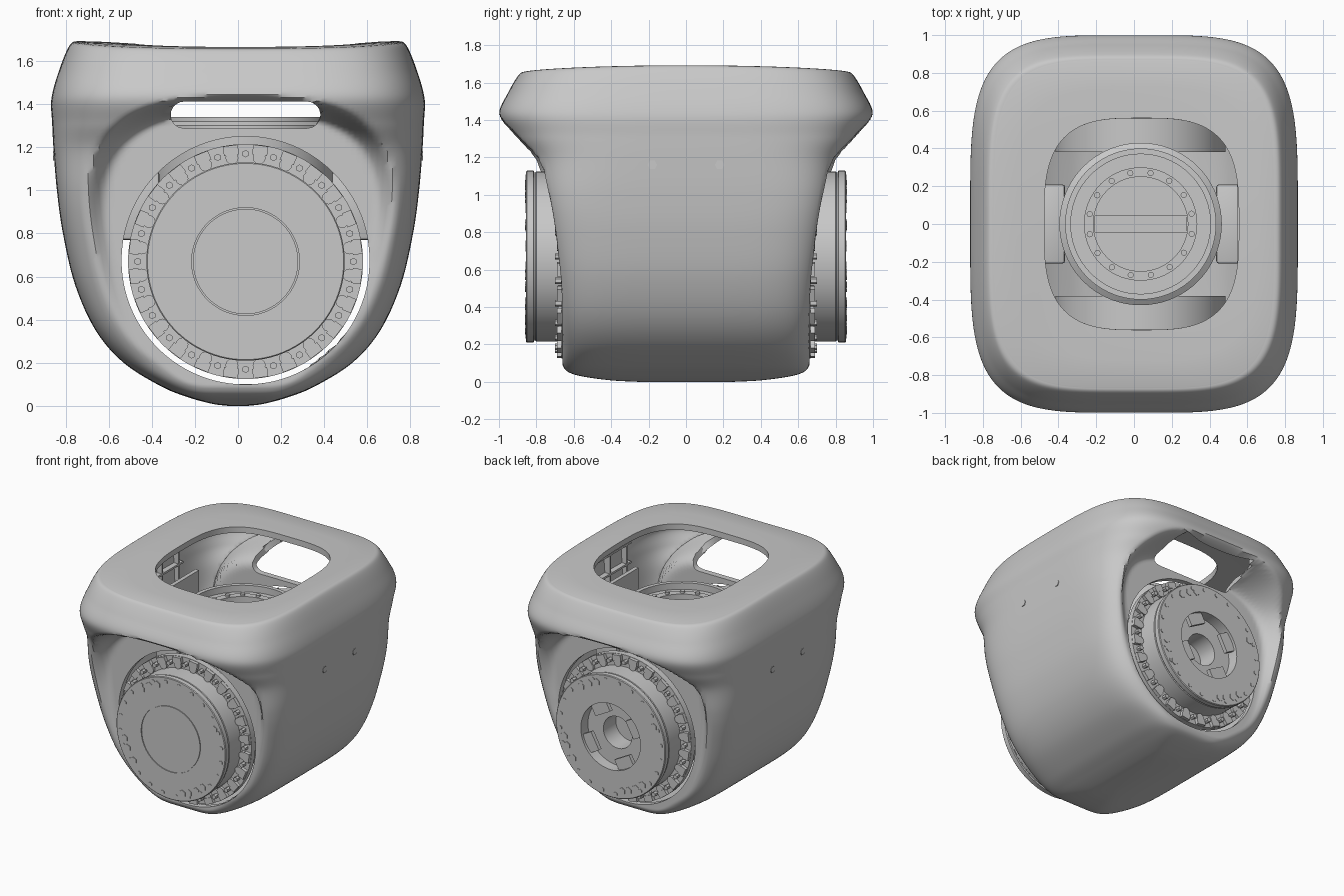
import bpy, bmesh, math
from mathutils import Matrix, Vector

cube = bpy.data.objects.get("Cube")
if cube:
    bpy.data.objects.remove(cube, do_unlink=True)

GREY = (0.58, 0.58, 0.58, 1)
mat = bpy.data.materials.new("plain grey")
mat.use_nodes = True
mat.diffuse_color = GREY
mat.node_tree.nodes["Principled BSDF"].inputs["Base Color"].default_value = GREY

CX, CZ = 0.035, 0.67          # axis of the front-to-back joint
FRONT = Matrix.Translation((CX, 0, CZ)) @ Matrix.Rotation(math.pi / 2, 4, 'X')
BACK = (Matrix.Translation((CX, 0, CZ)) @ Matrix.Rotation(math.pi, 4, 'Z')
        @ Matrix.Rotation(math.pi / 2, 4, 'X'))
UP = Matrix.Translation((CX, 0, 0))


def finish(name, bm, matrix=Matrix(), smooth=True):
    bm.transform(matrix)
    me = bpy.data.meshes.new(name)
    bm.to_mesh(me)
    bm.free()
    me.materials.append(mat)
    ob = bpy.data.objects.new(name, me)
    bpy.context.collection.objects.link(ob)
    for o in bpy.context.selected_objects:
        o.select_set(False)
    ob.select_set(True)
    bpy.context.view_layer.objects.active = ob
    if smooth:
        bpy.ops.object.shade_smooth_by_angle(angle=math.radians(35))
    return ob


def bridge(bm, rings):
    n = len(rings[0])
    for lo, hi in zip(rings, rings[1:]):
        for j in range(n):
            k = (j + 1) % n
            bm.faces.new((lo[j], lo[k], hi[k], hi[j]))


def lathe(name, profile, matrix, segs=72):
    """Turn (radius, height) points around local z."""
    bm = bmesh.new()
    rings = [[bm.verts.new((r * math.cos(a), r * math.sin(a), h))
              for a in (math.tau * j / segs for j in range(segs))]
             for r, h in profile]
    bridge(bm, rings)
    bmesh.ops.remove_doubles(bm, verts=bm.verts, dist=1e-5)
    bmesh.ops.recalc_face_normals(bm, faces=bm.faces)
    return finish(name, bm, matrix)


def prism(bm, u, v, r, h0, h1, segs=6):
    bmesh.ops.create_cone(bm, cap_ends=True, segments=segs, radius1=r, radius2=r,
                          depth=h1 - h0, matrix=Matrix.Translation((u, v, (h0 + h1) / 2)))


def box(bm, centre, size, turn=Matrix()):
    m = turn @ Matrix.Translation(centre) @ Matrix.Diagonal((*size, 1))
    bmesh.ops.create_cube(bm, size=1, matrix=m)


def circle(count, r, start=0):
    for i in range(count):
        a = start + math.tau * i / count
        yield a, r * math.cos(a), r * math.sin(a)


def smoothstep(t):
    t = min(max(t, 0), 1)
    return t * t * (3 - 2 * t)


# Housing: stacked rounded sections (height, half width, half depth)
SECTIONS = [(0, .04, .25), (.01, .12, .42), (.04, .23, .60), (.09, .355, .66),
            (.2, .53, .675), (.35, .66, .70), (.56, .755, .73), (.8, .812, .772),
            (1.0, .84, .81), (1.18, .855, .855), (1.31, .862, .945), (1.43, .865, 1.0),
            (1.55, .825, .95), (1.64, .778, .895), (1.655, .735, .865)]


def smooth_sections(points, steps=8):
    pts = [Vector(p) for p in points]
    for i in range(len(pts) - 1):
        a, b = pts[max(i - 1, 0)], pts[i]
        c, d = pts[i + 1], pts[min(i + 2, len(pts) - 1)]
        for s in range(steps):
            t = s / steps
            yield (b * 2 + (c - a) * t + (a * 2 - b * 5 + c * 4 - d) * t * t
                   + (b * 3 - a - c * 3 + d) * t ** 3) / 2
    yield pts[-1]


def section(bm, z, a, b, power, cx=0, segs=256):
    ring = []
    for j in range(segs):
        t = math.tau * (j + .5) / segs
        c, s = math.cos(t), math.sin(t)
        r = (abs(c) ** power + abs(s) ** power) ** (-1 / power)
        x, y = cx + a * r * c, b * r * s
        # dished ends around the joint
        e = (abs(x - .015) / (.86 * a)) ** 3 + (max(z - .75, 0) / .68) ** 3
        w = smoothstep((1.05 - e) / .37)
        if z < 1.5 and abs(y) > .66:
            y = math.copysign(abs(y) + (.66 - abs(y)) * w, y)
        # saddle-shaped top
        k = min(max((z - 1.45) / .2, 0), 1)
        dz = k * (.025 * (1 - (y / .9) ** 2) + .013 * (x / .75) ** 2)
        ring.append(bm.verts.new((x, y, z + dz)))
    return ring


def open_hole(bm, zc, half, radius):
    """Open a round-ended hole in both ends and fit its rim to the outline."""
    def offset(p):
        dx = p.x - CX
        core = max(-half, min(half, dx))
        return core, Vector((dx - core, p.z - zc))

    faces = [f for f in bm.faces
             if abs(f.calc_center_median().y) > .5
             and offset(f.calc_center_median())[1].length < radius]
    rim = {v for f in faces for v in f.verts}
    bmesh.ops.delete(bm, geom=faces, context='FACES')
    for v in rim:
        if v.is_valid:
            core, d = offset(v.co)
            d = d.normalized() * radius
            v.co.x, v.co.z = CX + core + d.x, zc + d.y


# squarer corners below, rounder towards the brow
bm = bmesh.new()
rings = [section(bm, max(z, 0), a, b, 6 - 1.8 * smoothstep((z - .9) / .5))
         for z, a, b in smooth_sections(SECTIONS)]
rings.append(section(bm, 1.655, .64, .72, 3.6, .02))
rings.append(section(bm, 1.65, .515, .56, 3.2, .04))
bridge(bm, rings)
bm.faces.new(rings[0][::-1])
open_hole(bm, .675, 0, .575)
open_hole(bm, 1.35, .285, .062)
housing = finish("housing", bm, smooth=False)
wall = housing.modifiers.new("wall", 'SOLIDIFY')
wall.thickness, wall.offset = .045, -1
bpy.ops.object.modifier_apply(modifier="wall")
bpy.ops.object.shade_smooth_by_angle(angle=math.radians(40))

# Inside ribs on both side walls
bm = bmesh.new()
for sx in (-1, 1):
    for i in range(-2, 3):
        box(bm, (sx * .8, i * .2, 1.25), (.05, .015, .5))
    for z in (1.1, 1.3, 1.45):
        box(bm, (sx * .8, 0, z), (.05, .9, .015))
finish("inner_ribs", bm, smooth=False)

# Side screws
bm = bmesh.new()
for y in (-.18, .18):
    for sx in (-1, 1):
        side = Matrix.Translation((sx * .845, y, 1.16)) @ Matrix.Rotation(math.pi / 2, 4, 'Y')
        bmesh.ops.create_cone(bm, cap_ends=True, segments=6, radius1=.026, radius2=.026,
                              depth=.025, matrix=side)
finish("side_screws", bm, smooth=False)

# Joint drums, front closed and back open
BODY = [(0, .38), (.45, .38), (.45, .62), (.545, .62), (.545, .665), (.455, .665),
        (.455, .80), (.45, .805), (.45, .812), (.46, .815), (.46, .85), (.455, .855)]
CLOSED = [(.25, .855), (.25, .848), (.244, .848), (.244, .855), (0, .855)]
OPEN = [(.25, .855), (.25, .77), (.12, .77), (.12, .62), (0, .62)]
BIG_BOLTS = (25, 107, 117, 128, 194, 204, 218, 284, 292, 302, 312)

for side, m, cap in (("front", FRONT, CLOSED), ("back", BACK, OPEN)):
    lathe(side + "_drum", BODY + cap, m, 96)

    bm = bmesh.new()
    for a, u, v in circle(24, .425, .1):
        prism(bm, u, v, .016, .85, .859)
    for deg in BIG_BOLTS:
        a = math.radians(deg)
        prism(bm, .4 * math.cos(a), .4 * math.sin(a), .028, .85, .86)
    for a, u, v in circle(24, .5):
        prism(bm, u, v, .017, .66, .70)
    finish(side + "_bolts", bm, m, False)

    # clamp lugs round the flange
    bm = bmesh.new()
    for a, u, v in circle(24, 1, math.pi / 24):
        turn = Matrix.Rotation(a, 4, 'Z')
        box(bm, (.52, 0, .675), (.045, .07, .03), turn)
        prism(bm, .485 * u, .485 * v, .03, .66, .685, 12)
    finish(side + "_flange_lugs", bm, m, False)

# Retaining tabs in the open back drum
bm = bmesh.new()
for a, u, v in circle(4, 1, .5):
    box(bm, (.21, 0, .82), (.09, .14, .03), Matrix.Rotation(a, 4, 'Z'))
finish("back_retaining_tabs", bm, BACK, False)

# Upright hub under the top opening
lathe("upright_hub", [(0, .45), (.41, .45), (.43, .5), (.43, 1.30), (.40, 1.32), (.40, 1.34),
                      (.37, 1.34), (.37, 1.29), (.30, 1.29), (.30, 1.31), (.25, 1.31),
                      (.25, 1.16), (0, 1.16)], UP)
bm = bmesh.new()
for a, u, v in circle(16, .275, .2):
    prism(bm, u, v, .016, 1.305, 1.325, 12)
finish("hub_bolts", bm, UP, False)

# Cross bar in the hub, ears beside it and upright plates on the ears
bm = bmesh.new()
box(bm, (CX, 0, 1.19), (.49, .09, .06))
finish("hub_cross_bar", bm, smooth=False)
bm = bmesh.new()
for sx in (-1, 1):
    box(bm, (CX + sx * .49, 0, .93), (.18, .42, .32))
bmesh.ops.bevel(bm, geom=bm.edges[:], offset=.015, segments=2, affect='EDGES', profile=.5)
finish("hub_ears", bm)
bm = bmesh.new()
for sx in (-1, 1):
    box(bm, (CX + sx * .525, 0, 1.23), (.03, .42, .36))
finish("hub_side_plates", bm, smooth=False)
